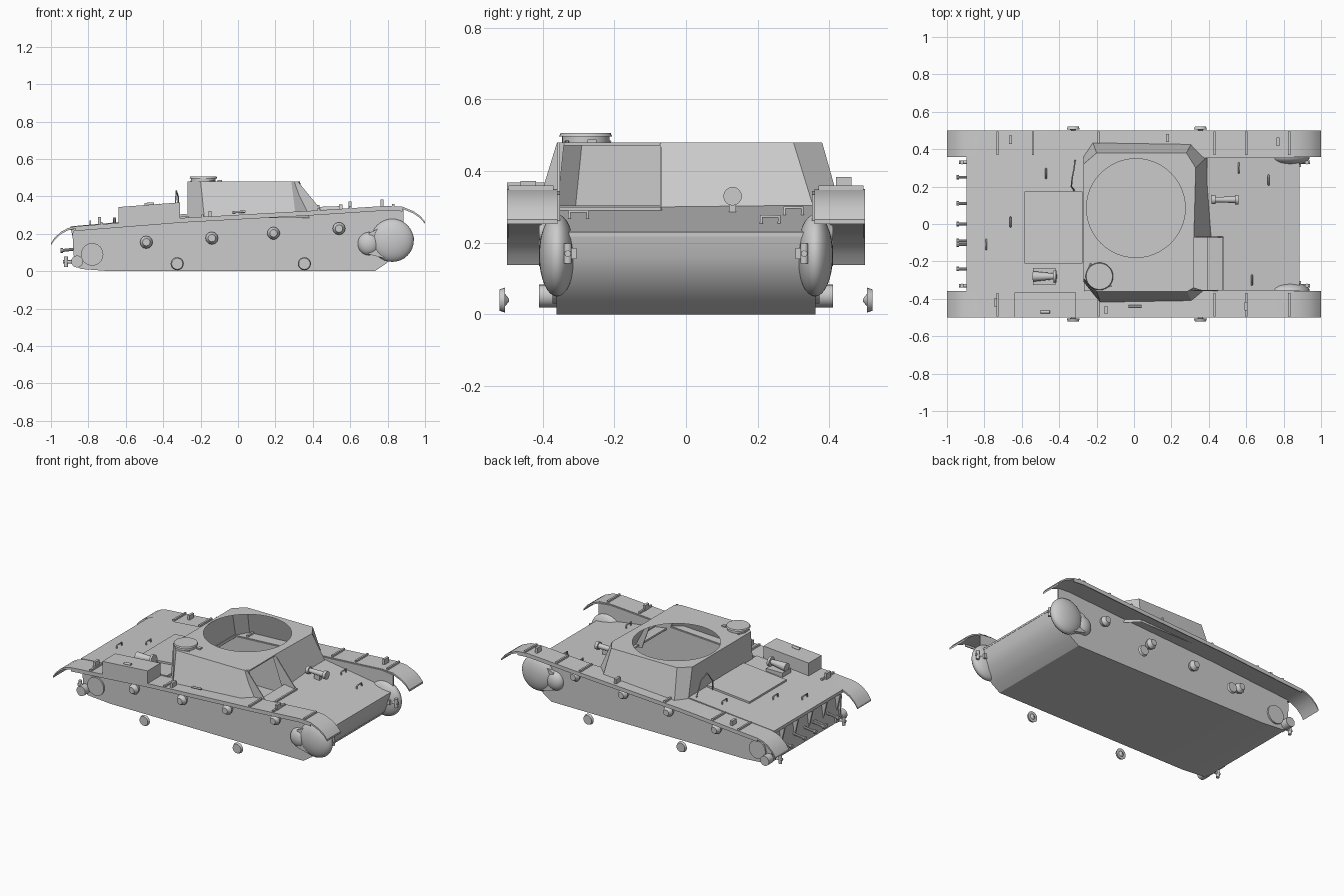
import bpy, bmesh, math
from mathutils import Vector


def mesh(name, verts, faces):
    me = bpy.data.meshes.new(name)
    me.from_pydata(verts, [], faces)
    bm = bmesh.new()
    bm.from_mesh(me)
    bmesh.ops.recalc_face_normals(bm, faces=bm.faces)
    bm.to_mesh(me)
    bm.free()
    ob = bpy.data.objects.new(name, me)
    bpy.context.collection.objects.link(ob)
    return ob


def prism(name, prof, y0, y1):
    """Extrude a closed x-z outline along y."""
    n = len(prof)
    v = [(x, y0, z) for x, z in prof] + [(x, y1, z) for x, z in prof]
    f = [(i, (i + 1) % n, n + (i + 1) % n, n + i) for i in range(n)]
    return mesh(name, v, f + [tuple(range(n)), tuple(range(2 * n - 1, n - 1, -1))])


def plate(name, prof, y0, y1, t):
    """Bent sheet following an x-z line."""
    return prism(name, prof + [(x, z - t) for x, z in reversed(prof)], y0, y1)


def box(name, x0, x1, y0, y1, z0, z1):
    return prism(name, [(x0, z0), (x1, z0), (x1, z1), (x0, z1)], y0, y1)


def rod(name, a, b, r0, r1=None, sides=16):
    """Cylinder or cone between two points."""
    a, b = Vector(a), Vector(b)
    bm = bmesh.new()
    bmesh.ops.create_cone(bm, cap_ends=True, segments=sides, radius1=r0,
                          radius2=r0 if r1 is None else r1, depth=(b - a).length)
    me = bpy.data.meshes.new(name)
    bm.to_mesh(me)
    bm.free()
    ob = bpy.data.objects.new(name, me)
    ob.location = (a + b) / 2
    ob.rotation_euler = (b - a).to_track_quat('Z', 'Y').to_euler()
    bpy.context.collection.objects.link(ob)
    return ob


def dome(name, c, r):
    bm = bmesh.new()
    bmesh.ops.create_uvsphere(bm, u_segments=28, v_segments=16, radius=1)
    me = bpy.data.meshes.new(name)
    bm.to_mesh(me)
    bm.free()
    ob = bpy.data.objects.new(name, me)
    ob.location, ob.scale = c, r
    bpy.context.collection.objects.link(ob)


def wire(name, pts, r):
    cu = bpy.data.curves.new(name, 'CURVE')
    cu.dimensions, cu.bevel_depth, cu.bevel_resolution = '3D', r, 1
    sp = cu.splines.new('POLY')
    sp.points.add(len(pts) - 1)
    for p, q in zip(sp.points, pts):
        p.co = (*q, 1)
    bpy.context.collection.objects.link(bpy.data.objects.new(name, cu))


def deck_z(x):
    return 0.24 + 0.055 * (x + 0.89) / 0.62 if x < 0 else 0.308 - 0.078 * (x - 0.36) / 0.52


# Hull tub: open-topped bent sheet with nose and tail
tub = [(-0.85, 0.22), (-0.875, 0.03), (-0.84, 0.012), (-0.68, 0), (0.73, 0),
       (0.79, 0.04), (0.845, 0.095), (0.875, 0.16), (0.885, 0.23)]
n = len(tub)
mesh("hull_tub", [(x, -0.36, z) for x, z in tub] + [(x, 0.36, z) for x, z in tub],
     [(i, i + 1, n + i + 1, n + i) for i in range(n - 1)])

# Decks, engine hatch
plate("rear_deck", [(-0.895, 0.24), (-0.265, 0.295)], -0.36, 0.36, 0.02)
plate("front_deck", [(0.39, deck_z(0.39)), (0.885, 0.23)], -0.36, 0.36, 0.012)
plate("engine_hatch", [(-0.585, 0.279), (-0.275, 0.307)], -0.21, 0.175, 0.015)
for y in (-0.34, -0.2, -0.05, 0.1, 0.24, 0.34):
    prism("tail_gusset", [(-0.895, 0.23), (-0.84, 0.23), (-0.865, 0.1)], y - 0.006, y + 0.006)

fender = [(-1, 0.15), (-0.98, 0.18), (-0.945, 0.212), (-0.91, 0.23), (-0.87, 0.24),
          (-0.3, 0.285), (0.42, 0.325), (0.8, 0.35), (0.88, 0.345), (0.94, 0.32),
          (0.975, 0.295), (1, 0.265)]


def fender_z(x):
    for (a, p), (b, q) in zip(fender, fender[1:]):
        if a <= x <= b:
            return p + (q - p) * (x - a) / (b - a)


side = tub[1:] + [(0.885, 0.335), (0.8, 0.345), (0.42, 0.32), (-0.3, 0.28), (-0.87, 0.235), (-0.885, 0.2)]
for s in (-1, 1):
    # Hull sides and fenders with stiffening ribs
    prism("hull_side", side, s * 0.352, s * 0.362)
    plate("fender", fender, s * 0.358, s * 0.5, 0.012)
    plate("fender_lip", fender[4:9], s * 0.494, s * 0.5, 0.025)
    for x in [-0.73, -0.19, 0.43, 0.6, 0.83] + ([-0.54] if s > 0 else []):
        z = fender_z(x)
        box("fender_rib", x - 0.006, x + 0.006, s * 0.37, s * 0.495, z - 0.01, z + 0.012)
    # Final drive housing
    dome("drive_housing", (0.825, s * 0.36, 0.165), (0.115, 0.05, 0.115))
    dome("drive_housing_rear", (0.7, s * 0.36, 0.147), (0.06, 0.04, 0.062))
    prism("drive_housing_neck", [(0.7, 0.09), (0.78, 0.07), (0.78, 0.24), (0.7, 0.205)],
          s * 0.355, s * 0.385)
    # Suspension and roller mounts
    for x, z in ((-0.49, 0.155), (-0.14, 0.177), (0.19, 0.203), (0.54, 0.228)):
        rod("axle_flange", (x, s * 0.36, z), (x, s * 0.385, z), 0.026, 0.034, 12)
        rod("axle_hub", (x, s * 0.385, z), (x, s * 0.41, z), 0.034, 0.02, 12)
    for x in (-0.325, 0.355):
        rod("bogie_cap", (x, s * 0.505, 0.04), (x, s * 0.52, 0.04), 0.035, 0.03, 20)
        rod("bogie_cap_cone", (x, s * 0.507, 0.04), (x, s * 0.494, 0.04), 0.02, 0.004)
    # Idler bracket at the tail
    rod("idler_plate", (-0.78, s * 0.36, 0.09), (-0.78, s * 0.372, 0.09), 0.06, None, 24)
    rod("idler_boss", (-0.86, s * 0.36, 0.052), (-0.86, s * 0.41, 0.052), 0.032)
    # Towing eyes front and rear
    for x0, d, z in ((0.88, 1, 0.17), (-0.875, -1, 0.05)):
        box("tow_base", x0 - 0.01, x0 + 0.012, s * 0.33 - 0.025, s * 0.33 + 0.025, z - 0.015, z + 0.015)
        rod("tow_pin", (x0, s * 0.33, z), (x0 + d * 0.06, s * 0.33, z), 0.009)
        rod("tow_bolt", (x0 + d * 0.045, s * 0.33, z - 0.028), (x0 + d * 0.045, s * 0.33, z + 0.028), 0.011)

# Superstructure: sloped octagonal walls, open driver's front
top = [(0.32, -0.07), (0.33, 0.3), (0.28, 0.38), (-0.2, 0.38), (-0.27, 0.32),
       (-0.27, -0.29), (-0.2, -0.36), (0.285, -0.36), (0.32, -0.34)]
base = [(0.42, -0.07), (0.39, 0.36), (0.31, 0.435), (-0.22, 0.435), (-0.27, 0.36),
        (-0.27, -0.31), (-0.18, -0.42), (0.31, -0.42), (0.385, -0.36)]
TZ, BZ, n = 0.48, 0.285, 9
mesh("superstructure_walls", [(x, y, TZ) for x, y in top] + [(x, y, BZ) for x, y in base],
     [(i, i + 1, n + i + 1, n + i) for i in range(n - 1)])
for y in (-0.07, -0.355):
    prism("driver_cheek", [(0.3, 0.48), (0.32, 0.48), (0.48, 0.285), (0.37, 0.285)], y - 0.003, y + 0.003)
box("driver_sill", 0.47, 0.482, -0.355, -0.07, 0.28, 0.3)
box("driver_lintel", 0.3, 0.322, -0.34, -0.07, 0.472, 0.48)

# Roof with turret ring opening
bm = bmesh.new()
for loop in (top, [(0.01 + 0.264 * math.cos(k * math.pi / 24), 0.085 + 0.264 * math.sin(k * math.pi / 24))
                   for k in range(48)]):
    vs = [bm.verts.new((x, y, TZ)) for x, y in loop]
    for i, v in enumerate(vs):
        bm.edges.new((v, vs[i - 1]))
bmesh.ops.triangle_fill(bm, edges=bm.edges[:], use_beauty=True)
me = bpy.data.meshes.new("roof")
bm.to_mesh(me)
bm.free()
bpy.context.collection.objects.link(bpy.data.objects.new("roof", me))

# Roof cupola
rod("cupola", (-0.185, -0.28, 0.478), (-0.185, -0.28, 0.497), 0.066, 0.066, 28)
rod("cupola_lid", (-0.185, -0.28, 0.497), (-0.185, -0.28, 0.506), 0.074, 0.07, 28)
box("roof_block", -0.11, -0.085, -0.275, -0.25, 0.478, 0.488)

# Toolbox on the right fender
prism("toolbox", [(-0.64, 0.255), (-0.31, 0.28), (-0.31, 0.368), (-0.64, 0.343)], -0.5, -0.365)
rod("toolbox_handle", (-0.5, -0.47, 0.357), (-0.45, -0.47, 0.361), 0.008)

# Headlamp on front deck, jack on rear deck
rod("lamp_body", (0.43, 0.13, 0.33), (0.55, 0.13, 0.33), 0.014, 0.018)
rod("lamp_face", (0.54, 0.13, 0.33), (0.56, 0.13, 0.33), 0.026)
rod("lamp_rear", (0.415, 0.13, 0.33), (0.435, 0.13, 0.33), 0.024)
box("lamp_foot", 0.47, 0.51, 0.12, 0.14, 0.28, 0.325)
rod("jack_body", (-0.54, -0.28, 0.32), (-0.43, -0.28, 0.328), 0.028, 0.016)
rod("jack_end", (-0.43, -0.28, 0.328), (-0.415, -0.28, 0.329), 0.032)
box("jack_foot", -0.54, -0.42, -0.325, -0.235, 0.27, 0.3)

# Cable hook, roof grab wire
wire("cable_hook", [(-0.32, 0.18, 0.29), (-0.335, 0.2, 0.36), (-0.33, 0.25, 0.43),
                    (-0.32, 0.3, 0.4), (-0.315, 0.34, 0.3)], 0.004)
wire("side_cable", [(-0.23, -0.21, 0.482), (-0.25, -0.26, 0.482), (-0.24, -0.31, 0.482),
                    (-0.19, -0.34, 0.482), (-0.12, -0.33, 0.482)], 0.004)

# Deck handles
for x, y in ((-0.47, 0.27), (-0.79, -0.11), (0.72, 0.235), (0.63, -0.3), (0.56, 0.3), (-0.66, 0.01)):
    z = deck_z(x)
    wire("deck_handle", [(x, y - 0.025, z), (x, y - 0.025, z + 0.02),
                         (x, y + 0.025, z + 0.02), (x, y + 0.025, z)], 0.005)
# Small fittings on the fenders
for x, y, h in ((0.6, -0.44, 0.035), (0.77, 0.44, 0.035), (0.18, 0.46, 0.03),
                (-0.74, -0.42, 0.04), (-0.15, -0.46, 0.03), (-0.66, 0.45, 0.03)):
    z = fender_z(x)
    box("fender_fitting", x - 0.008, x + 0.008, y - 0.022, y + 0.022, z - 0.01, z + h)
rod("fender_bar", (-0.03, -0.44, 0.315), (0.04, -0.44, 0.319), 0.006)

# Tail pins
for y in (0.25, 0.11, 0.0, -0.09, -0.11, -0.24):
    rod("tail_pin", (-0.86, y, 0.12), (-0.945, y, 0.11), 0.008, None, 10)
    rod("tail_pin_head", (-0.935, y, 0.11), (-0.95, y, 0.11), 0.013, None, 10)

# Smooth round parts, keep hard edges
bpy.ops.object.select_all(action='DESELECT')
for ob in bpy.context.scene.objects:
    if ob.type == 'MESH':
        ob.select_set(True)
        bpy.context.view_layer.objects.active = ob
bpy.ops.object.shade_smooth_by_angle(angle=math.radians(30))
